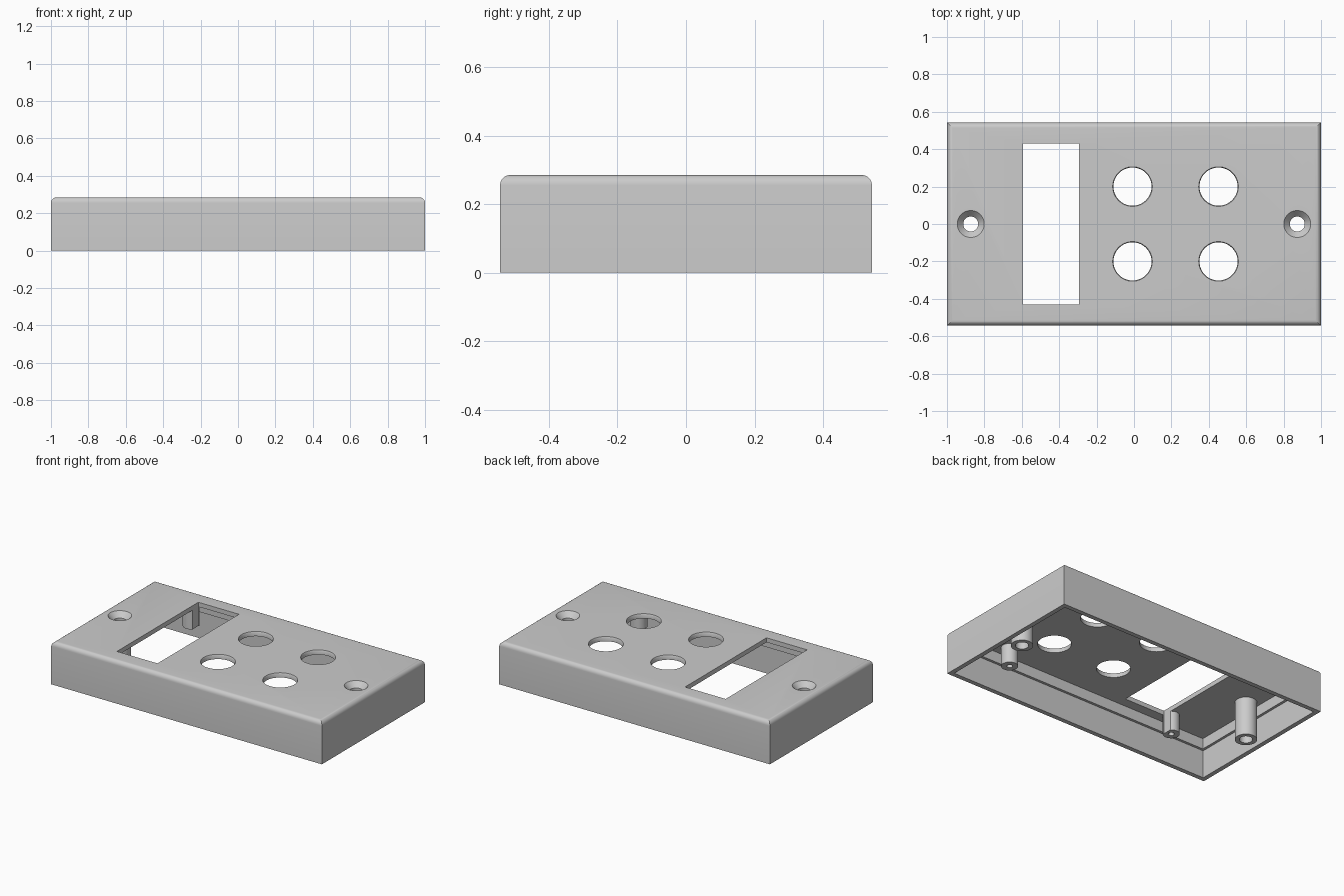
import bpy, bmesh, math

if "Cube" in bpy.data.objects:
    bpy.data.objects.remove(bpy.data.objects["Cube"], do_unlink=True)

HALF_X, HALF_Y, HEIGHT = 1.0, 0.543, 0.285
WALL, CEILING, LEDGE = 0.03, 0.255, 0.185

grey = bpy.data.materials.new("light_grey_plastic")
grey.use_nodes = True
grey.diffuse_color = (0.6, 0.6, 0.6, 1)
grey.node_tree.nodes["Principled BSDF"].inputs["Base Color"].default_value = grey.diffuse_color


def finish(name, bm):
    bmesh.ops.recalc_face_normals(bm, faces=bm.faces)
    mesh = bpy.data.meshes.new(name)
    bm.to_mesh(mesh)
    bm.free()
    mesh.materials.append(grey)
    obj = bpy.data.objects.new(name, mesh)
    bpy.context.collection.objects.link(obj)
    return obj


def box(name, x0, x1, y0, y1, z0, z1, round_top=0):
    bm = bmesh.new()
    bmesh.ops.create_cube(bm, size=1)
    for v in bm.verts:
        v.co = (x1 if v.co.x > 0 else x0, y1 if v.co.y > 0 else y0, z1 if v.co.z > 0 else z0)
    if round_top:
        rim = [e for e in bm.edges if all(v.co.z > z1 - 1e-5 for v in e.verts)]
        bmesh.ops.bevel(bm, geom=rim, offset=round_top, segments=6, profile=0.5, affect='EDGES')
    return finish(name, bm)


def turned(name, x, y, profile, sides=48):
    """Solid of revolution from (radius, z) points, bottom to top."""
    bm = bmesh.new()
    rings = []
    for r, z in profile:
        angles = [2 * math.pi * i / sides for i in range(sides)]
        rings.append([bm.verts.new((x + r * math.cos(a), y + r * math.sin(a), z)) for a in angles])
    for low, high in zip(rings, rings[1:]):
        for i in range(sides):
            j = (i + 1) % sides
            bm.faces.new((low[i], low[j], high[j], high[i]))
    bm.faces.new(rings[0][::-1])
    bm.faces.new(rings[-1])
    return finish(name, bm)


def cut(obj, cutter):
    bpy.context.view_layer.objects.active = obj
    mod = obj.modifiers.new("cut", 'BOOLEAN')
    mod.operation, mod.solver, mod.object = 'DIFFERENCE', 'EXACT', cutter
    bpy.ops.object.modifier_apply(modifier=mod.name)


def discard(cutter):
    bpy.data.objects.remove(cutter, do_unlink=True)


# Shell with rounded top edges, hollowed in two steps to leave a ledge
shell = box("cover_shell", -HALF_X, HALF_X, -HALF_Y, HALF_Y, 0, HEIGHT, 0.03)
for inset, top in ((WALL, LEDGE), (WALL + 0.017, CEILING)):
    x, y = HALF_X - inset, HALF_Y - inset
    cavity = box("cavity_cutter", -x, x, -y, y, -0.1, top)
    cut(shell, cavity)
    discard(cavity)
parts = [shell]

# Rectangular window
window = box("window_cutter", -0.594, -0.294, -0.43, 0.43, -0.1, 0.4)
cut(shell, window)

# Four round openings with a softened rim
for x in (-0.008, 0.452):
    for y in (-0.2, 0.2):
        drill = turned("opening_cutter", x, y,
                       [(0.102, 0.1), (0.102, HEIGHT - 0.008), (0.106, HEIGHT), (0.106, 0.4)], 64)
        cut(shell, drill)
        discard(drill)

# Countersunk screw posts at both ends
for side, x in (("left", 0.873), ("right", -0.873)):
    post = turned(side + "_screw_post", x, 0, [(0.067, 0), (0.067, CEILING + 0.003)])
    drill = turned("screw_cutter", x, 0,
                   [(0.04, -0.1), (0.04, HEIGHT - 0.035), (0.072, HEIGHT), (0.072, 0.4)])
    cut(shell, drill)
    cut(post, drill)
    discard(drill)
    parts.append(post)

# Four short mounting posts with blind holes, trimmed where they meet the window
for side, x in (("left", 0.63), ("right", -0.63)):
    for end, y in (("front", -0.405), ("back", 0.405)):
        post = turned(f"{end}_{side}_mounting_post", x, y, [(0.051, 0.127), (0.051, CEILING + 0.003)], 32)
        drill = turned("pilot_cutter", x, y, [(0.018, 0.05), (0.018, 0.24)], 24)
        cut(post, drill)
        discard(drill)
        if x < 0:
            cut(post, window)
        parts.append(post)
discard(window)

# Smooth curves, keep sharp edges
bpy.ops.object.select_all(action='DESELECT')
for obj in parts:
    obj.select_set(True)
bpy.context.view_layer.objects.active = shell
bpy.ops.object.shade_smooth_by_angle(angle=math.radians(30))
